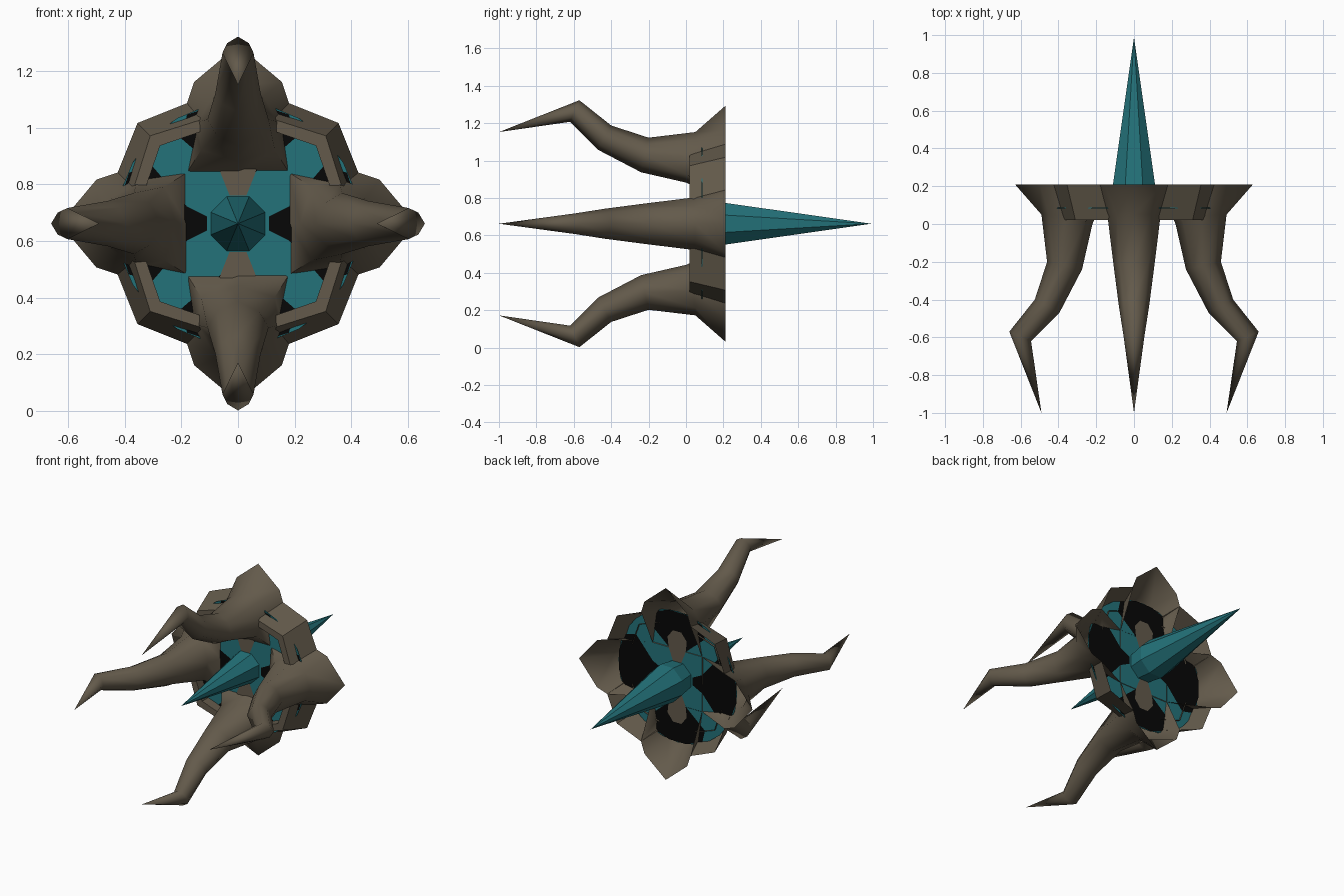
import bpy, math
from mathutils import Matrix, Vector

if "Cube" in bpy.data.objects:
    bpy.data.objects.remove(bpy.data.objects["Cube"])

CZ = 0.662  # height of the central axis


def material(name, rgb):
    m = bpy.data.materials.new(name)
    m.diffuse_color = (*rgb, 1)
    m.use_nodes = True
    m.node_tree.nodes["Principled BSDF"].inputs["Base Color"].default_value = m.diffuse_color
    return m


BROWN = material("brown_hide", (0.125, 0.102, 0.070))
TEAL = material("teal_crystal", (0.017, 0.17, 0.195))
BLACK = material("black", (0.002, 0.002, 0.002))


def make(name, verts, faces, mat, turn=0.0, smooth=None):
    """Mesh built around the y axis, turned about it and lifted to the axis height."""
    me = bpy.data.meshes.new(name)
    rot = Matrix.Rotation(turn, 3, 'Y')
    me.from_pydata([rot @ Vector(v) + Vector((0, 0, CZ)) for v in verts], [], faces)
    me.update()
    me.materials.append(mat)
    ob = bpy.data.objects.new(name, me)
    bpy.context.collection.objects.link(ob)
    bpy.ops.object.select_all(action='DESELECT')
    ob.select_set(True)
    bpy.context.view_layer.objects.active = ob
    bpy.ops.object.mode_set(mode='EDIT')
    bpy.ops.mesh.select_all(action='SELECT')
    bpy.ops.mesh.normals_make_consistent(inside=False)
    bpy.ops.object.mode_set(mode='OBJECT')
    if smooth:
        bpy.ops.object.shade_smooth_by_angle(angle=math.radians(smooth))
    return ob


def loft(rings, closed):
    """Quads between rings of equal length."""
    n = len(rings[0])
    verts = [v for r in rings for v in r]
    faces = []
    for i in range(len(rings) - 1):
        for j in range(n if closed else n - 1):
            k = (j + 1) % n
            faces.append((i * n + j, i * n + k, (i + 1) * n + k, (i + 1) * n + j))
    return verts, faces


# Claw: half sections (x, y, r) from outer ridge to inner middle, then mirrored
def section(yo, ro, yi, ri, w):
    pts = []
    for t, f in ((0, 0), (0.2, 0.7), (0.5, 1), (0.8, 0.7), (1, 0)):
        pts.append((w * f, yo + (yi - yo) * t, ro + (ri - ro) * t))
    return pts


halves = [
    section(-0.57, 0.66, -0.62, 0.545, 0.055),
    section(-0.40, 0.525, -0.47, 0.395, 0.08),
    section(-0.20, 0.46, -0.24, 0.275, 0.108),
    [(0, 0.05, 0.49), (0.09, 0.05, 0.45), (0.14, 0.04, 0.36), (0.13, 0.01, 0.26), (0, 0.0, 0.22)],
    [(0, 0.21, 0.63), (0.155, 0.21, 0.50), (0.18, 0.21, 0.425), (0.18, 0.09, 0.18), (0, 0.09, 0.18)],
]
rings = [h + [(-x, y, r) for x, y, r in h[-2:0:-1]] for h in halves]
claw_v, claw_f = loft(rings, True)
claw_v.append((0, -1.0, 0.49))
claw_f += [(j, (j + 1) % 8, len(claw_v) - 1) for j in range(8)]

# Diagonal collar petal between neighbouring claws
collar = [
    [(0.18, 0.21, 0.425), (0.355, 0.21, 0.355), (0.425, 0.21, 0.18)],
    [(0.12, 0.02, 0.37), (0.31, 0.02, 0.31), (0.37, 0.02, 0.12)],
    [(0.13, 0.02, 0.325), (0.275, 0.02, 0.275), (0.325, 0.02, 0.13)],
    [(0.13, 0.10, 0.325), (0.275, 0.10, 0.275), (0.325, 0.10, 0.13)],
]
collar_v, collar_f = loft(collar, False)

# Painted gap patches on the core disc, (distance, half width) outlines
gap = [(0.11, 0.025), (0.18, 0.06), (0.30, 0.20), (0.385, 0.18), (0.425, 0.06)]
shade = [(0.10, 0.03), (0.18, 0.062), (0.25, 0.07), (0.30, 0.03)]


def plate(name, outline, mat, turn, off):
    for side, s in (("front", -1), ("back", 1)):
        pts = [(w, 0.085 + s * off, r) for r, w in outline]
        pts += [(-w, 0.085 + s * off, r) for r, w in reversed(outline)]
        ob = make(f"{name}_{side}", pts, [tuple(range(len(pts)))], mat, turn)
        if ob.data.polygons[0].normal.y * s < 0:
            ob.data.flip_normals()


for i in range(4):
    a = i * math.pi / 2
    make(f"claw_{i + 1}", claw_v, claw_f, BROWN, a, 65)
    make(f"collar_{i + 1}", collar_v, collar_f, BROWN, a, 30)
    plate(f"gap_patch_{i + 1}", gap, BLACK, a, 0.004)
    if i % 2 == 0:
        plate(f"shade_patch_{i + 1}", shade, BROWN, a, 0.007)

# Core disc, a thin closed plate
N = 24
disc = [[(0.43 * math.cos(2 * math.pi * k / N), y, 0.43 * math.sin(2 * math.pi * k / N))
         for k in range(N)] for y in (0.083, 0.087)]
dv, df = loft(disc, True)
make("core_disc", dv, df + [tuple(range(N)), tuple(range(N, 2 * N))], TEAL)

# Double-ended eight-sided spike through the disc
sv = [(0.122 * math.cos((k + 0.5) * math.pi / 4), 0.2, 0.122 * math.sin((k + 0.5) * math.pi / 4))
      for k in range(8)] + [(0, -0.59, 0), (0, 0.99, 0)]
sf = [(k, (k + 1) % 8, tip) for k in range(8) for tip in (8, 9)]
make("core_spike", sv, sf, TEAL)
